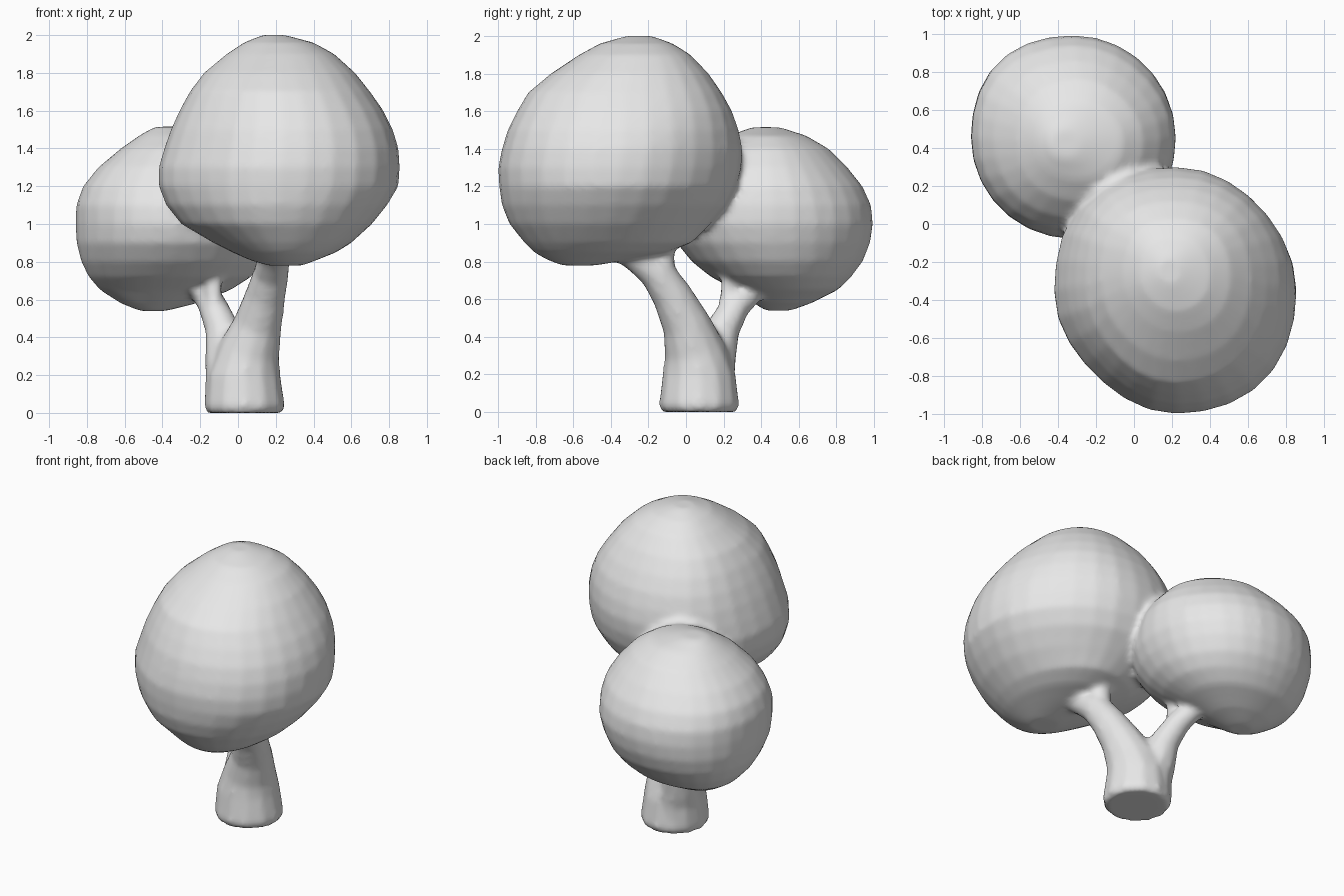
import bpy, bmesh, math
from mathutils import Vector

grey = bpy.data.materials.new("plain grey")
grey.diffuse_color = (0.8, 0.8, 0.8, 1)
parts = []


def loft(name, rings):
    """Skin a list of rings (each a list of points) and cap both ends."""
    bm = bmesh.new()
    loops = [[bm.verts.new(p) for p in ring] for ring in rings]
    n = len(loops[0])
    for a, b in zip(loops, loops[1:]):
        for i in range(n):
            j = (i + 1) % n
            bm.faces.new((a[i], a[j], b[j], b[i]))
    bm.faces.new(loops[0][::-1])
    bm.faces.new(loops[-1])
    bmesh.ops.recalc_face_normals(bm, faces=bm.faces)
    me = bpy.data.meshes.new(name)
    bm.to_mesh(me)
    bm.free()
    me.materials.append(grey)
    ob = bpy.data.objects.new(name, me)
    bpy.context.collection.objects.link(ob)
    parts.append(ob)


def canopy(name, levels, low, high, n=28):
    """Rounded crown from (z, x min, x max, y min, y max) levels.
    low and high give the diagonal bulge per quadrant, below and above."""
    z_mid = (levels[0][0] + levels[-1][0]) / 2
    rings = []
    for z, x0, x1, y0, y1 in levels:
        w = min(1, max(0, (z - z_mid) / 0.3))
        ring = []
        for i in range(n):
            t = 2 * math.pi * i / n
            q = int(4 * i / n)
            f = 1 + math.sin(2 * t) ** 2 * (low[q] * (1 - w) + high[q] * w)
            ring.append(((x0 + x1) / 2 + f * (x1 - x0) / 2 * math.cos(t),
                         (y0 + y1) / 2 + f * (y1 - y0) / 2 * math.sin(t), z))
        rings.append(ring)
    loft(name, rings)


def limb(name, path, n=10):
    """Tapered tube along (x, y, z, radius) points."""
    pts = [Vector(p[:3]) for p in path]
    rings = []
    for k, p in enumerate(pts):
        d = (pts[min(k + 1, len(pts) - 1)] - pts[max(k - 1, 0)]).normalized()
        if p.z < 0.25:
            d = Vector((0, 0, 1))
        u = Vector((0, 1, 0)).cross(d).normalized()
        v = d.cross(u)
        r = path[k][3]
        rings.append([p + r * (math.cos(t) * u + math.sin(t) * v)
                      for t in (2 * math.pi * i / n for i in range(n))])
    loft(name, rings)


# Large front crown
canopy("large_crown", [
    (0.78, 0.16, 0.34, -0.66, -0.48),
    (0.81, 0.06, 0.42, -0.74, -0.30),
    (0.85, -0.03, 0.52, -0.81, -0.10),
    (0.90, -0.13, 0.60, -0.86, 0.03),
    (1.00, -0.30, 0.71, -0.94, 0.13),
    (1.10, -0.38, 0.79, -0.98, 0.22),
    (1.20, -0.42, 0.85, -0.995, 0.27),
    (1.30, -0.42, 0.857, -1.0, 0.295),
    (1.40, -0.39, 0.85, -0.98, 0.30),
    (1.50, -0.355, 0.82, -0.95, 0.28),
    (1.60, -0.31, 0.77, -0.90, 0.245),
    (1.70, -0.255, 0.70, -0.84, 0.19),
    (1.80, -0.18, 0.62, -0.72, 0.12),
    (1.90, -0.06, 0.51, -0.57, 0.025),
    (1.96, 0.03, 0.40, -0.46, -0.07),
    (2.00, 0.13, 0.25, -0.32, -0.18)],
    (-0.03, 0.06, -0.05, 0.035), (0.03, 0.08, -0.03, 0.03))

# Small rear crown
canopy("small_crown", [
    (0.54, -0.52, -0.38, 0.42, 0.56),
    (0.58, -0.62, -0.22, 0.36, 0.67),
    (0.65, -0.73, -0.04, 0.26, 0.81),
    (0.72, -0.79, 0.07, 0.13, 0.88),
    (0.80, -0.83, 0.14, 0.03, 0.94),
    (0.90, -0.855, 0.19, -0.05, 0.98),
    (1.00, -0.86, 0.22, -0.08, 0.995),
    (1.10, -0.857, 0.22, -0.07, 0.985),
    (1.20, -0.82, 0.20, -0.03, 0.94),
    (1.30, -0.74, 0.14, 0.03, 0.86),
    (1.40, -0.62, 0.05, 0.12, 0.76),
    (1.47, -0.52, -0.06, 0.23, 0.64),
    (1.515, -0.44, -0.28, 0.35, 0.50)],
    (0.0, 0.04, 0.0, 0.03), (-0.04, 0.04, 0.03, 0.03))

# Foliage joining the two crowns
limb("crown_bridge", [(-0.2, 0.32, 1.20, 0.20), (-0.08, 0.14, 1.25, 0.25),
                      (0.04, -0.04, 1.30, 0.28)], 14)

# Trunk flaring at the ground, bending into the thick limb
limb("trunk", [
    (0.035, 0.07, 0.0, 0.200), (0.035, 0.07, 0.03, 0.216),
    (0.03, 0.07, 0.2, 0.196), (0.06, 0.045, 0.33, 0.164),
    (0.105, 0.0, 0.47, 0.130), (0.145, -0.075, 0.62, 0.108),
    (0.175, -0.155, 0.74, 0.095), (0.19, -0.25, 0.82, 0.087),
    (0.21, -0.37, 0.9, 0.08)], 12)
limb("thick_fork", [(0.15, -0.10, 0.64, 0.077), (0.17, -0.125, 0.78, 0.068),
                    (0.165, -0.12, 0.95, 0.06)])

# Thin limb and its forks under the rear crown
limb("thin_limb", [
    (0.0, 0.085, 0.03, 0.18), (-0.01, 0.1, 0.18, 0.165),
    (-0.06, 0.155, 0.31, 0.12), (-0.085, 0.20, 0.45, 0.092),
    (-0.135, 0.27, 0.57, 0.078), (-0.19, 0.36, 0.65, 0.066),
    (-0.27, 0.46, 0.72, 0.06)])
limb("thin_fork", [(-0.12, 0.22, 0.54, 0.052), (-0.13, 0.225, 0.64, 0.045),
                   (-0.12, 0.24, 0.8, 0.047)], 8)
limb("side_fork", [(-0.14, 0.27, 0.57, 0.047), (-0.21, 0.28, 0.645, 0.038),
                   (-0.28, 0.32, 0.72, 0.037)], 8)

# Fuse all parts into one continuous skin with soft joints
bpy.ops.object.select_all(action='DESELECT')
for ob in parts:
    ob.select_set(True)
tree = parts[0]
bpy.context.view_layer.objects.active = tree
bpy.ops.object.join()
tree.name = tree.data.name = "tree"
fuse = tree.modifiers.new("fuse", 'REMESH')
fuse.mode = 'VOXEL'
fuse.voxel_size = 0.02
soften = tree.modifiers.new("soften", 'SMOOTH')
soften.factor = 0.5
soften.iterations = 5
for mod in ("fuse", "soften"):
    bpy.ops.object.modifier_apply(modifier=mod)
if not tree.data.materials:
    tree.data.materials.append(grey)
bpy.ops.object.shade_smooth_by_angle(angle=math.radians(50))
